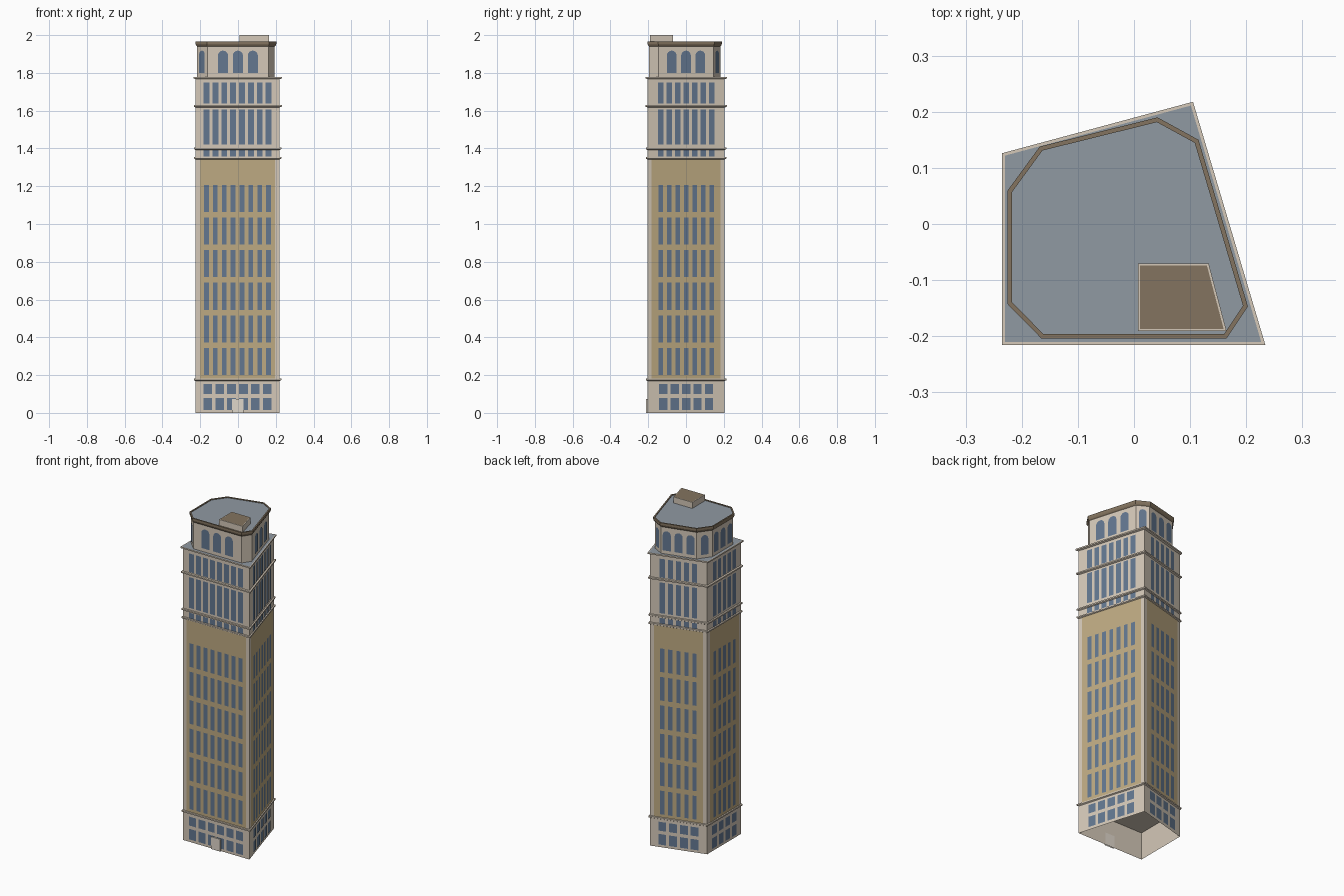
import bpy, bmesh, math
from mathutils import Vector

old = bpy.data.objects.get("Cube")
if old:
    bpy.data.objects.remove(old, do_unlink=True)


def material(name, r, g, b):
    m = bpy.data.materials.new(name)
    m.use_nodes = True
    m.diffuse_color = (r, g, b, 1)
    m.node_tree.nodes["Principled BSDF"].inputs["Base Color"].default_value = (r, g, b, 1)
    return m


STONE = material("pale stone", .66, .58, .48)
BRICK = material("tan brick", .515, .402, .223)
GLASS = material("blue glass", .125, .185, .28)
ROOF = material("grey roof", .28, .32, .365)
BROWN = material("brown trim", .23, .175, .115)
DOOR = material("light doorway", .74, .68, .60)


def finish(name, bm, *mats):
    mesh = bpy.data.meshes.new(name)
    bm.to_mesh(mesh)
    bm.free()
    for m in mats:
        mesh.materials.append(m)
    obj = bpy.data.objects.new(name, mesh)
    bpy.context.collection.objects.link(obj)
    return obj


def grow(poly, d):
    """Offset a counter-clockwise outline outward with mitred corners."""
    pts = [Vector(p) for p in poly]
    n = len(pts)
    normals = []
    for i in range(n):
        e = (pts[(i + 1) % n] - pts[i]).normalized()
        normals.append(Vector((e.y, -e.x)))
    return [pts[i] + d * (normals[i - 1] + normals[i]) / (1 + normals[i - 1].dot(normals[i]))
            for i in range(n)]


def stack(name, poly, profile, mats, cap=0):
    """Sweep a profile of (offset, height, material) around an outline and cap it."""
    bm = bmesh.new()
    rings = [[bm.verts.new((p.x, p.y, z)) for p in grow(poly, d)] for d, z, _ in profile]
    n = len(poly)
    for k in range(len(rings) - 1):
        a, b = rings[k], rings[k + 1]
        for i in range(n):
            j = (i + 1) % n
            bm.faces.new((a[i], a[j], b[j], b[i])).material_index = profile[k + 1][2]
    bm.faces.new(rings[-1]).material_index = cap
    return finish(name, bm, *mats)


class Wall:
    """Local frame on one side of an outline: u from the middle, z up."""

    def __init__(self, poly, i):
        a, b = Vector(poly[i]), Vector(poly[(i + 1) % len(poly)])
        self.length = (b - a).length
        self.mid = (a + b) / 2
        self.along = (b - a).normalized()
        self.out = Vector((self.along.y, -self.along.x))

    def point(self, u, z, d):
        p = self.mid + self.along * u + self.out * d
        return (p.x, p.y, z)

    def plate(self, bm, shape, d):
        bm.faces.new([bm.verts.new(self.point(u, z, d)) for u, z in shape])


def rect(u, w, z0, z1):
    return [(u - w / 2, z0), (u + w / 2, z0), (u + w / 2, z1), (u - w / 2, z1)]


def arch(u, w, z0, z1):
    r = w / 2
    curve = [(u + r * math.cos(t * math.pi / 8), z1 - r + r * math.sin(t * math.pi / 8))
             for t in range(9)]
    return [(u - r, z0), (u + r, z0)] + curve


def columns(count, pitch):
    return [(i - (count - 1) / 2) * pitch for i in range(count)]


# Four-sided shaft: front, right, back and left walls
SHAFT = [(-.225, -.205), (.22, -.205), (.098, .205), (-.225, .118)]
walls = [Wall(SHAFT, i) for i in range(4)]

profile = [(0, 0, 0)]
for z, d in ((.177, .007), (1.35, .007), (1.40, .007), (1.625, .009), (1.775, .0105)):
    profile += [(0, z - .008, 0), (d, z - .004, 0), (d, z + .004, 0), (0, z + .006, 0)]
profile[-1] = (.005, 1.779, 0)
stack("shaft", SHAFT, profile, (STONE, ROOF), cap=1)

# Floor slab above the hollow base
bm = bmesh.new()
bm.faces.new([bm.verts.new((p.x, p.y, .165)) for p in reversed(grow(SHAFT, -.001))])
finish("base_ceiling", bm, STONE)

# Brick panels between the stone corners
bm = bmesh.new()
for w in walls:
    w.plate(bm, rect(0, w.length - .046, .183, 1.342), .0015)
finish("brick_panels", bm, BRICK)

# Shaft windows
bm = bmesh.new()
for w, count in zip(walls, (8, 7, 5, 5)):
    for u in columns(count, .047):
        for row in range(6):
            z = .201 + row * .1725
            w.plate(bm, rect(u, .025, z, z + .143), .003)
finish("shaft_windows", bm, GLASS)

# Upper stone storeys
bm = bmesh.new()
for w, count in zip(walls, (8, 7, 5, 5)):
    for u in columns(count, .047):
        for z0, z1 in ((1.357, 1.391), (1.42, 1.606), (1.637, 1.75)):
            w.plate(bm, rect(u, .031, z0, z1), .0025)
finish("upper_windows", bm, GLASS)

# Base windows
bm = bmesh.new()
for w, count in zip(walls, (6, 5, 4, 4)):
    for u in columns(count, .063):
        for z0, z1 in ((.10, .154), (.016, .08)):
            w.plate(bm, rect(u, .046, z0, z1), .0025)
finish("base_windows", bm, GLASS)

# Doorway plate on the front
DOORWAY = [(-.032, -.213), (.030, -.213), (.030, -.204), (-.032, -.204)]
stack("doorway", DOORWAY, [(0, 0, 0), (0, .074, 0)], (DOOR,))

# Eight-sided crown with brown rim and sunken roof
RIM = [(-.165, -.204), (.165, -.204), (.203, -.147), (.115, .15),
       (.042, .19), (-.168, .138), (-.225, .06), (-.225, -.143)]
CROWN = [tuple(p) for p in grow(RIM, -.008)]
stack("crown", RIM, [(-.008, 1.778, 0), (-.008, 1.94, 0), (-.003, 1.946, 1), (0, 1.954, 1),
                     (0, 1.967, 1), (-.008, 1.967, 1), (-.008, 1.963, 1)],
      (STONE, BROWN, ROOF), cap=2)

# Arched crown windows; the front right corner stays blank
bm = bmesh.new()
for i in range(8):
    w = Wall(CROWN, i)
    if i == 1:
        continue
    if w.length < .12:
        w.plate(bm, arch(0, .042, 1.80, 1.918), .0025)
    else:
        pitch = min(.079, w.length / 3)
        for u in columns(3, pitch):
            w.plate(bm, arch(u, pitch * .68, 1.80, 1.918), .0025)
finish("crown_windows", bm, GLASS)

# Rooftop plant room
PLANT = [(.007, -.191), (.165, -.191), (.133, -.07), (.007, -.07)]
stack("plant_room", PLANT, [(0, 1.96, 0), (0, 2.0, 0), (-.004, 2.0, 0)], (STONE, BROWN), cap=1)
